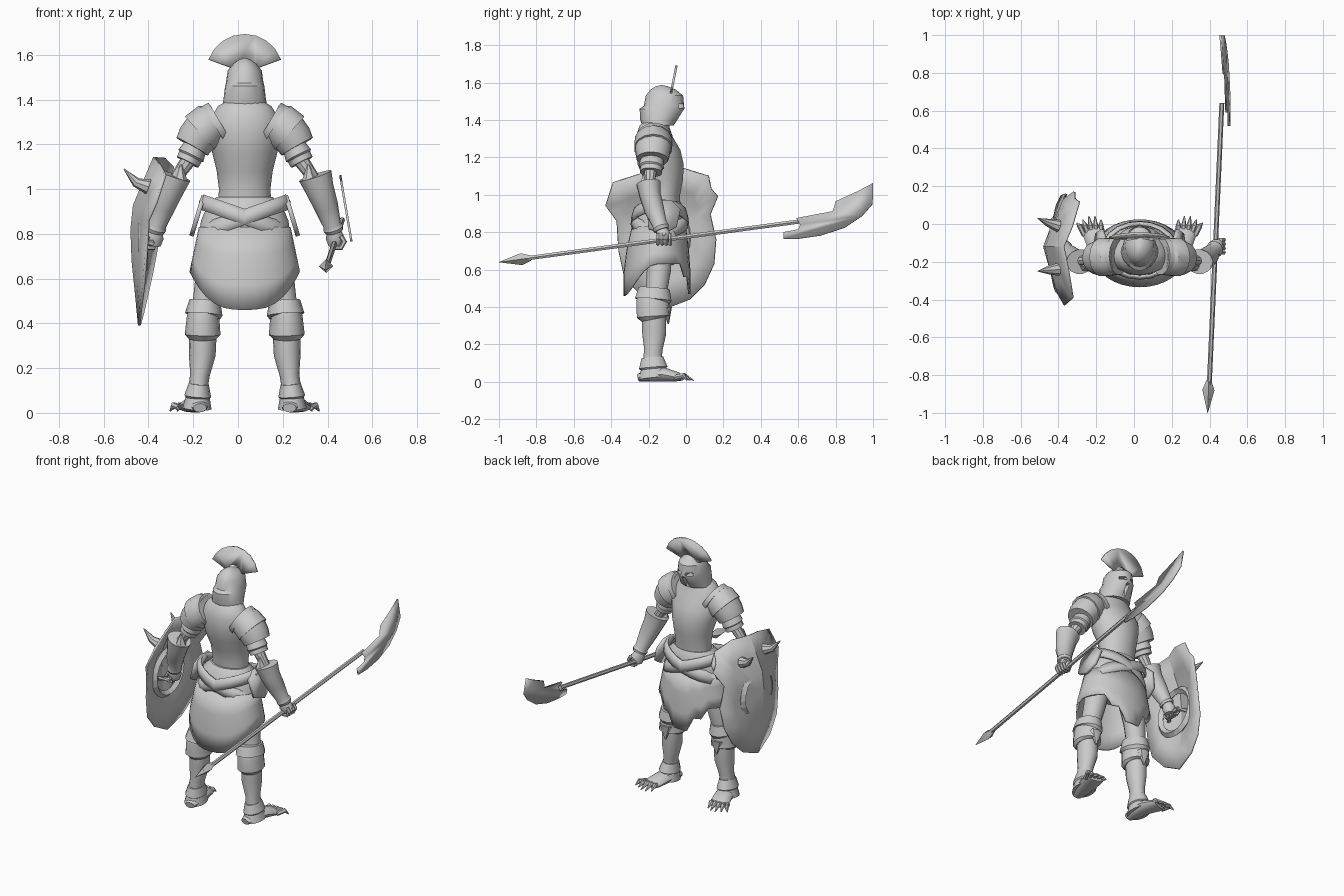
import bpy, bmesh, math
from mathutils import Vector

old = bpy.data.objects.get("Cube")
if old:
    bpy.data.objects.remove(old)

steel = bpy.data.materials.new("plain_grey")
steel.use_nodes = True
GREY = (0.6, 0.6, 0.6, 1)
steel.diffuse_color = GREY
steel.node_tree.nodes["Principled BSDF"].inputs["Base Color"].default_value = GREY

MID = 0.03  # body centre line


def finish(name, bm, thick=0, angle=35):
    bmesh.ops.recalc_face_normals(bm, faces=bm.faces)
    me = bpy.data.meshes.new(name)
    bm.to_mesh(me)
    bm.free()
    me.materials.append(steel)
    me.shade_smooth()
    me.set_sharp_from_angle(angle=math.radians(angle))
    ob = bpy.data.objects.new(name, me)
    bpy.context.collection.objects.link(ob)
    if thick:
        mod = ob.modifiers.new("thickness", "SOLIDIFY")
        mod.thickness = thick
        mod.offset = 0
    return ob


def tube(name, pts, n=14, axis=None, cap=True, thick=0):
    """Loft of elliptical rings: each point is x, y, z, radius, second radius."""
    bm = bmesh.new()
    pos = [Vector(p[:3]) for p in pts]
    rings = []
    for i, p in enumerate(pts):
        t = Vector(axis) if axis else pos[min(i + 1, len(pos) - 1)] - pos[max(i - 1, 0)]
        t.normalize()
        ref = Vector((0, 1, 0)) if abs(t.y) < 0.8 else Vector((0, 0, 1))
        u = ref.cross(t).normalized()
        v = t.cross(u)
        ru, rv = p[3], p[-1]
        rings.append([bm.verts.new(pos[i] + u * ru * math.cos(k * math.tau / n)
                                   + v * rv * math.sin(k * math.tau / n)) for k in range(n)])
    for a, b in zip(rings, rings[1:]):
        for k in range(n):
            bm.faces.new((a[k], a[(k + 1) % n], b[(k + 1) % n], b[k]))
    if cap:
        bm.faces.new(rings[0])
        bm.faces.new(rings[-1])
    return finish(name, bm, thick)


def body(name, rows, n=18, **kw):
    """Stack of level ellipses: z, half width, half depth, y centre."""
    return tube(name, [(MID, y, z, rx, ry) for z, rx, ry, y in rows], n, (0, 0, 1), **kw)


def plate(name, outline, place, thick, steps=1, centre=None):
    """Flat or domed sheet: outline pairs shrunk to a centre, placed in space."""
    bm = bmesh.new()
    if centre is None:
        bm.faces.new([bm.verts.new(place(a, b)) for a, b in outline])
    else:
        ca, cb = centre
        rings = [[bm.verts.new(place(ca + (a - ca) * s / steps, cb + (b - cb) * s / steps))
                  for a, b in outline] for s in range(steps, 0, -1)]
        hub = bm.verts.new(place(ca, cb))
        n = len(outline)
        for k in range(n):
            j = (k + 1) % n
            for r, q in zip(rings, rings[1:]):
                bm.faces.new((r[k], r[j], q[j], q[k]))
            bm.faces.new((rings[-1][k], rings[-1][j], hub))
    return finish(name, bm, thick, 20)


# Torso, neck and hips
body("breastplate", [(.92, .12, .085, -.12), (1.0, .115, .09, -.12), (1.08, .125, .105, -.12),
                     (1.16, .145, .125, -.135), (1.24, .16, .122, -.15), (1.31, .155, .1, -.17),
                     (1.37, .12, .08, -.17), (1.4, .07, .06, -.16)])
body("neck", [(1.33, .065, .06, -.15), (1.45, .055, .055, -.14)])
body("hip_wrap", [(.76, .21, .145, -.145), (.86, .195, .135, -.14), (.93, .165, .12, -.13),
                  (.965, .125, .095, -.125)])
for slope, name in ((.35, "belt_left"), (-.35, "belt_right")):
    ring = [(MID, -.14, .84, .212, .15), (MID, -.14, .875, .21, .148), (MID, -.14, .91, .19, .138)]
    tube(name, ring, 20, (slope, 0, 1), cap=False, thick=.012)

# Skirt with rounded back, short sides and a long front flap
bm = bmesh.new()
N = 32
cols = []
for k in range(N):
    a = math.tau * k / N
    c, s = math.cos(a), math.sin(a)
    if s < 0:
        low = .46 + .17 * abs(c) ** 3
    else:
        low = .47 if abs(c) < .35 else (.56 if abs(c) < .7 else .63)
    col = []
    for f in (0, .35, .7, 1):
        z = .83 + (low - .83) * f
        g = min(1, (.83 - z) / .2)
        col.append(bm.verts.new((MID + c * (.2 + .042 * g), -.145 - .01 * g + s * (.14 + .035 * g), z)))
    cols.append(col)
for k in range(N):
    p, q = cols[k], cols[(k + 1) % N]
    for i in range(3):
        bm.faces.new((p[i], q[i], q[i + 1], p[i + 1]))
finish("skirt", bm, .01)

# Helmet with eye and mouth slits
helm = body("helmet", [(1.37, .1, .085, -.15), (1.4, .095, .1, -.145), (1.46, .088, .12, -.128),
                       (1.475, .084, .108, -.118), (1.53, .076, .1, -.115), (1.562, .05, .068, -.122),
                       (1.58, .022, .032, -.13), (1.586, .004, .006, -.13)], n=20)
for dx, z, w, h in ((.035, 1.475, .04, .02), (-.035, 1.475, .04, .02), (0, 1.41, .022, .08)):
    bpy.ops.mesh.primitive_cube_add(size=1, location=(MID + dx, -.02, z))
    cut = bpy.context.object
    cut.name = "slit_cutter"
    cut.scale = (w, .09, h)
    cut.hide_render = True
    cut.hide_set(True)
    mod = helm.modifiers.new("slit", "BOOLEAN")
    mod.operation = "DIFFERENCE"
    mod.object = cut

# Fan crest
arc = [math.radians(20 + 17.5 * i) for i in range(9)]
fan = [(math.cos(a) * .172, math.sin(a) * .172) for a in arc]
fan += [(math.cos(a) * .06, math.sin(a) * .06) for a in reversed(arc)]
plate("crest", fan, lambda a, b: (MID + a, -.085 + .2 * b, 1.52 + b), .012)

# Limbs, built once for each side
for s, side in ((1, "left"), (-1, "right")):
    def limb(name, pts, n=14, **kw):
        return tube(f"{side}_{name}", [(MID + s * p[0], *p[1:]) for p in pts], n, **kw)

    # Arm
    limb("collar_plate", [(.11, -.17, 1.3, .1), (.135, -.17, 1.285, .102)])
    limb("upper_pauldron", [(.12, -.175, 1.31, .07, .08), (.15, -.175, 1.295, .095, .1),
                            (.2, -.175, 1.25, .1, .104)])
    limb("lower_pauldron", [(.18, -.175, 1.27, .09, .1), (.215, -.178, 1.225, .088, .094),
                            (.235, -.18, 1.19, .08, .085)])
    limb("arm_cuff", [(.215, -.18, 1.2, .05, .06), (.24, -.185, 1.15, .062, .068),
                      (.243, -.185, 1.144, .055, .06), (.255, -.187, 1.12, .054, .06)])
    limb("arm", [(.2, -.18, 1.25, .045), (.25, -.19, 1.13, .035), (.3, -.195, 1.06, .028),
                 (.36, -.17, .93, .03)], 10)
    limb("gauntlet", [(.315, -.2, 1.06, .076, .066), (.335, -.192, 1.0, .064, .058),
                      (.365, -.17, .92, .054), (.39, -.14, .84, .04), (.396, -.135, .825, .046),
                      (.4, -.13, .81, .04)])
    limb("gauntlet_point", [(.29, -.22, 1.04, .035), (.285, -.225, 1.11, .004)], 6)
    limb("fist", [(.395, -.13, .82, .03), (.405, -.12, .78, .042), (.405, -.115, .745, .03)], 10)
    for i in range(4):
        y = -.15 + i * .022
        limb(f"finger_{i + 1}", [(.43, y, .79, .012), (.445, y, .765, .012), (.43, y, .738, .011),
                                 (.4, y, .735, .008)], 6)

    # Hip plate
    plate(f"{side}_hip_plate", [(-.2, .82), (-.21, .93), (-.16, .97), (-.08, .97), (-.03, .92), (-.05, .83),
                                (-.12, .79)],
          lambda y, z: (MID + s * (.235 - .3 * (z - .8)), y, z), .02)

    # Leg
    limb("thigh", [(.11, -.15, .82, .08), (.155, -.145, .6, .066), (.18, -.16, .46, .056)])
    limb("knee_guard", [(.178, -.17, .5, .07, .085), (.183, -.175, .44, .084, .1),
                        (.183, -.175, .432, .074, .09), (.186, -.178, .425, .073, .09),
                        (.188, -.175, .35, .08, .09), (.188, -.172, .335, .066, .07)])
    limb("knee_point", [(.185, -.1, .4, .045, .025), (.185, -.095, .31, .004)], 8)
    limb("shin", [(.187, -.17, .36, .062, .066), (.19, -.17, .26, .06, .066), (.2, -.175, .17, .044, .05),
                  (.21, -.18, .1, .043, .052), (.21, -.18, .05, .045, .055)])
    limb("ankle_guard", [(.205, -.18, .13, .045, .06), (.21, -.175, .075, .06, .078),
                         (.21, -.175, .068, .054, .068), (.213, -.17, .02, .065, .085)])
    limb("foot", [(.2, -.255, .022, .03, .02), (.208, -.2, .035, .05, .034), (.22, -.12, .04, .056, .038),
                  (.24, -.05, .028, .06, .026), (.247, -.02, .022, .05, .016)], 12)
    for i in range(5):
        x = .205 + i * .022
        reach = .05 - .018 * abs(i - 1.5)
        limb(f"toe_{i + 1}", [(x, -.06, .024, .014), (x + .006 * i, -.01, .034, .015),
                              (x + .01 * i, reach, .008, .003)], 6)

# Shield, folded along a centre ridge
half = [(-.12, 1.14), (-.01, 1.14), (.12, 1.1), (.135, 1.03), (.17, .99), (.13, .895), (.16, .76),
        (.15, .63), (.1, .52), (.02, .44), (-.11, .39)]
back = [(-.24, .46), (-.33, .56), (-.36, .7), (-.37, .86), (-.43, .94), (-.39, 1.065), (-.25, 1.11)]


def shield_point(y, z):
    bow = -.475 + (max(0, z - .9) * .42 if z > .9 else max(0, .72 - z) * .1)
    side = .42 if y > -.12 else .3
    return bow + side * abs(y + .12) * min(1, .25 + (z - .39) * 2), y, z


plate("shield", half + back, shield_point, .012, 3, (-.12, .82))
bpy.ops.mesh.primitive_torus_add(major_segments=20, minor_segments=4, major_radius=.14, minor_radius=.022,
                                 location=(-.425, -.12, .78), rotation=(0, math.pi / 2, 0))
rim = bpy.context.object
rim.name = "shield_back_ring"
rim.data.materials.append(steel)
tube("shield_grip", [(-.44, -.2, .76, .014), (-.385, -.17, .76, .014), (-.385, -.06, .76, .014),
                     (-.44, -.03, .76, .014)], 6)
for i, y in enumerate((-.01, -.24)):
    tip = .04 if i == 0 else -.01
    tube(f"shield_spike_{i + 1}", [(-.4, y, 1.01, .034), (-.455, y + tip * .4, 1.03, .022),
                                   (-.51, y + tip, 1.09, .002)], 8)

# Polearm
tube("polearm_shaft", [(.395, -.93, .65, .013), (.465, .64, .862, .013)], 6)
tube("polearm_spike", [(.396, -.83, .662, .014), (.394, -.88, .656, .032), (.39, -1.0, .64, .001)], 4)
blade = [(.52, .8), (.6, .815), (.61, .84), (.59, .875), (.785, .912), (.8, .965), (.92, 1.02), (1.0, 1.062),
         (.998, .95), (.94, .885), (.85, .825), (.72, .782), (.6, .765), (.52, .765)]
plate("polearm_blade", blade, lambda y, z: (.457 + (1.06 - z) * .17, y, z), .01)
